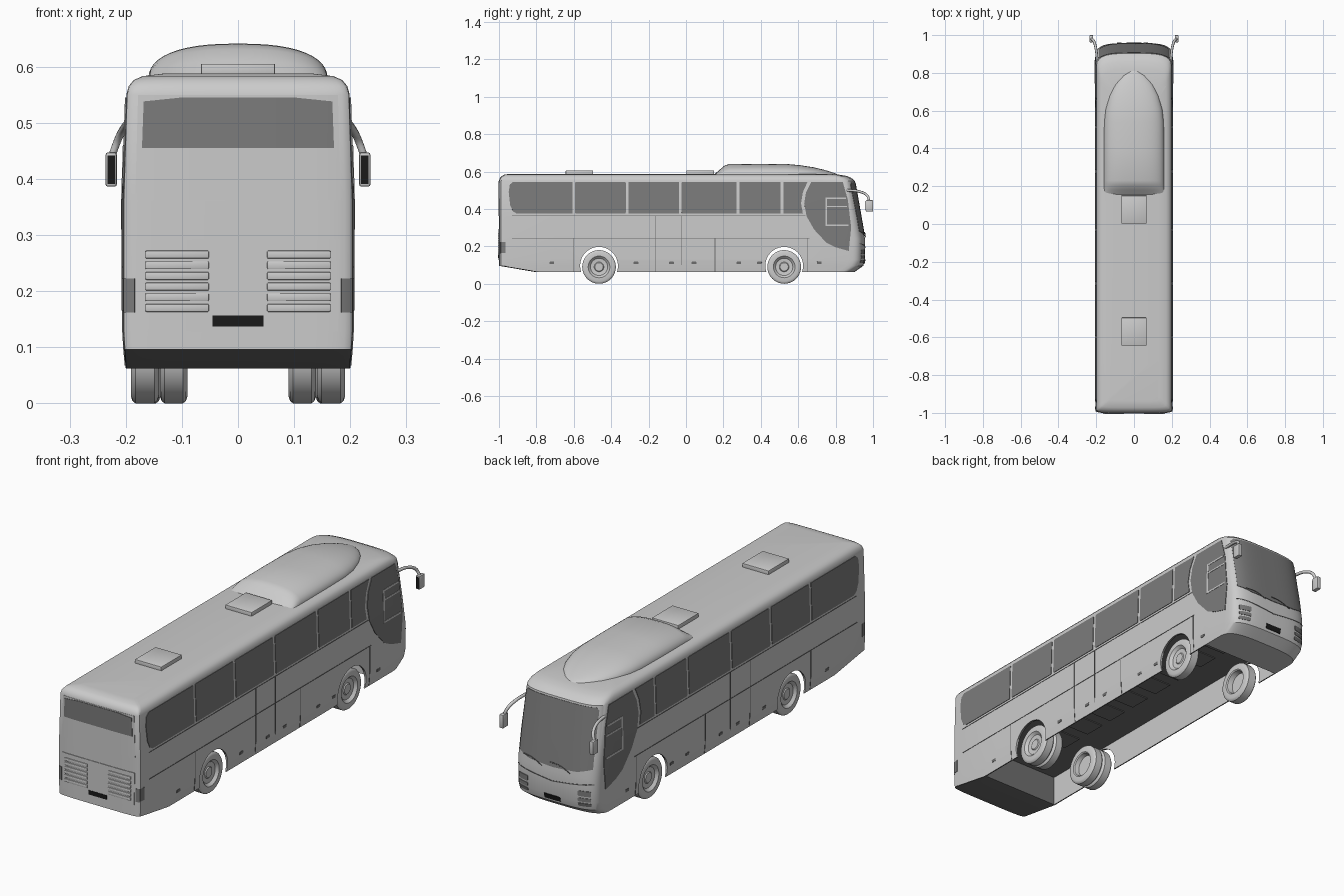
import bpy, bmesh, math
from mathutils import Vector

if "Cube" in bpy.data.objects:
    bpy.data.objects.remove(bpy.data.objects["Cube"])

# body layers: z, half width, front y, rear y
LAYERS = [(.062, .200, .90, -.80), (.096, .203, .948, -1), (.13, .205, .957, -1), (.24, .205, .957, -1),
          (.36, .205, .9365, -1), (.55, .199, .903, -1), (.565, .195, .885, -.995), (.576, .186, .86, -.985),
          (.583, .17, .82, -.972), (.588, .13, .75, -.94)]
FD, FN, RD, RN = .09, 3.5, .025, 5   # front / rear plan rounding


def mat(name, v):
    m = bpy.data.materials.new(name)
    m.diffuse_color = (v, v, v, 1)
    m.use_nodes = True
    m.node_tree.nodes["Principled BSDF"].inputs["Base Color"].default_value = m.diffuse_color
    return m


GLASS, DARK, BLACK = mat("glass", .2), mat("dark_grey", .16), mat("black", .01)


def layer(z):
    for a, b in zip(LAYERS, LAYERS[1:]):
        if z <= b[0]:
            t = (z - a[0]) / (b[0] - a[0])
            return [a[i] + (b[i] - a[i]) * t for i in (1, 2, 3)]
    return LAYERS[-1][1:]


def finish(name, bm, material=None, angle=35):
    bmesh.ops.recalc_face_normals(bm, faces=bm.faces)
    me = bpy.data.meshes.new(name)
    bm.to_mesh(me)
    bm.free()
    ob = bpy.data.objects.new(name, me)
    bpy.context.collection.objects.link(ob)
    if material:
        me.materials.append(material)
    smooth(ob, angle)
    return ob


def smooth(ob, angle=35):
    bpy.ops.object.select_all(action='DESELECT')
    ob.select_set(True)
    bpy.context.view_layer.objects.active = ob
    bpy.ops.object.shade_smooth_by_angle(angle=math.radians(angle))


def loft(bm, rings):
    rs = [[bm.verts.new(p) for p in r] for r in rings]
    n = len(rs[0])
    for a, b in zip(rs, rs[1:]):
        for i in range(n):
            j = (i + 1) % n
            bm.faces.new((a[i], a[j], b[j], b[i]))
    bm.faces.new(rs[0])
    bm.faces.new(rs[-1])


def box(name, lo, hi, material=None, bevel=0):
    bm = bmesh.new()
    bmesh.ops.create_cube(bm, size=1)
    for v in bm.verts:
        v.co = [(a + b) / 2 + c * (b - a) for a, b, c in zip(lo, hi, v.co)]
    if bevel:
        bmesh.ops.bevel(bm, geom=bm.edges[:], offset=bevel, segments=2, profile=.5, affect='EDGES')
    return finish(name, bm, material)


def rect(a0, a1, z0, z1, r=0):
    if not r:
        return [(a0, z0), (a1, z0), (a1, z1), (a0, z1)]
    out = []
    for k, (ca, cz) in enumerate([(a1 - r, z1 - r), (a0 + r, z1 - r), (a0 + r, z0 + r), (a1 - r, z0 + r)]):
        for i in range(5):
            t = math.pi / 2 * (k + i / 4)
            out.append((ca + r * math.cos(t), cz + r * math.sin(t)))
    return out


def surf(face, a, z, off):
    """Point on the body skin for (y,z) on a side or (x,z) on front / rear."""
    w, yf, yr = layer(z)
    if face == 'side':
        u, n = max(0, (a - yf + FD) / FD), FN
        if a < yr + RD:
            u, n = (yr + RD - a) / RD, RN
        return Vector((w * max(0, 1 - min(u, 1) ** n) ** (1 / n) + off, a, z))
    d, n = (FD, FN) if face == 'front' else (RD, RN)
    k = d * max(0, 1 - min(abs(a) / w, 1) ** n) ** (1 / n)
    return Vector((a, yf - d + k + off if face == 'front' else yr + d - k - off, z))


def panel(name, face, pts, material=None, off=.0008, thick=.003):
    """Thin sheet that follows the body skin; sides are mirrored."""
    bm = bmesh.new()
    bm.faces.new([bm.verts.new((a, 0, z)) for a, z in pts])
    cuts = [((0, 0, l[0]), (0, 0, 1)) for l in LAYERS]
    g = [i * .02 - .2 for i in range(21)] if face != 'side' else [.8 + i * .012 for i in range(13)]
    for co, no in cuts + [((c, 0, 0), (1, 0, 0)) for c in g]:
        bmesh.ops.bisect_plane(bm, geom=bm.verts[:] + bm.edges[:] + bm.faces[:], plane_co=co, plane_no=no)
    for v in bm.verts:
        v.co = surf(face, v.co.x, v.co.z, off)
    ob = finish(name, bm, material)
    s = ob.modifiers.new("thickness", 'SOLIDIFY')
    s.thickness, s.offset = thick, 0
    bpy.ops.object.modifier_apply(modifier=s.name)
    smooth(ob, 25)
    if face == 'side':
        mirror(ob)
    return ob


def mirror(ob):
    ob.modifiers.new("mirror", 'MIRROR').use_mirror_merge = False


# body shell
def outline(z, w, yf, yr):
    sp = lambda c, e: math.copysign(abs(c) ** e, c)
    ring = []
    for i in range(33):
        t = math.pi * i / 32
        ring.append((w * sp(math.cos(t), 2 / FN), yf - FD + FD * math.sin(t) ** (2 / FN) if 0 < i < 32 else yf - FD, z))
    for i in range(17):
        t = math.pi * i / 16
        ring.append((-w * sp(math.cos(t), 2 / RN), yr + RD - RD * math.sin(t) ** (2 / RN) if 0 < i < 16 else yr + RD, z))
    return ring


bm = bmesh.new()
loft(bm, [outline(*l) for l in LAYERS])
body = finish("body_shell", bm)
body.data.materials.append(mat("body_grey", .65))
body.data.materials.append(DARK)

# open underside and wheel arches
AXLES = {"rear": -.465, "front": .525}
cutters = [box("cavity_cutter", (-.195, -.78, -.1), (.195, .73, .2))]
for y in AXLES.values():
    bm = bmesh.new()
    ring = [(y + .101 * math.cos(i * math.pi / 24), .096 + .101 * math.sin(i * math.pi / 24)) for i in range(48)]
    loft(bm, [[(x, a, z) for a, z in ring] for x in (-.3, .3)])
    cutters.append(finish("arch_cutter", bm))
for c in cutters:
    m = body.modifiers.new("cut", 'BOOLEAN')
    m.operation, m.object, m.solver = 'DIFFERENCE', c, 'EXACT'
    bpy.context.view_layer.objects.active = body
    bpy.ops.object.modifier_apply(modifier=m.name)
    bpy.data.objects.remove(c)

# dark floor, rear underside and rear cavity wall
bm = bmesh.new()
bm.from_mesh(body.data)
for y in (-.7, .729):
    bmesh.ops.bisect_plane(bm, geom=bm.verts[:] + bm.edges[:] + bm.faces[:], plane_co=(0, y, 0), plane_no=(0, 1, 0))
bm.normal_update()
for f in bm.faces:
    c = f.calc_center_median()
    under = f.normal.z < -.5 and c.y < .73
    f.material_index = int(under or (f.normal.y > .9 and c.y < -.77))
bm.to_mesh(body.data)
bm.free()
smooth(body, 30)
for i in range(9):
    box("floor_plate", (-.06, -.70 + i * .155, .196), (.06, -.60 + i * .155, .202), DARK)

# side windows
edges = [-.6, -.315, -.03, .278, .513]
panel("rear_side_window", 'side', [(-.607, .375), (-.607, .545), (-.925, .545), (-.942, .53), (-.948, .49),
                                   (-.94, .42), (-.925, .387), (-.905, .375)], GLASS)
for a, b in zip(edges, edges[1:]):
    panel("side_window", 'side', rect(a + .007, b - .007, .375, .545, .006), GLASS)
panel("forward_side_window", 'side', [(.52, .375), (.625, .375), (.615, .43), (.625, .49), (.65, .545), (.52, .545)], GLASS)
panel("door_window", 'side', [(.67, .545), (.642, .49), (.632, .43), (.645, .36), (.685, .29), (.75, .22), (.80, .195),
                              (.87, .175), (.883, .30), (.865, .45), (.838, .545)], GLASS)
for r in [(.745, .755, .31, .46), (.755, .868, .31, .318), (.755, .855, .452, .46), (.755, .862, .41, .417)]:
    panel("door_window_frame", 'side', rect(*r), None, .002)

# side seams, handles and lamps
for r in [(-.93, .66, .242, .245), (-.93, .64, .363, .366)]:
    panel("belt_seam", 'side', rect(*r), DARK, 0)
for y, z0, z1 in [(-.6, .067, .242), (-.165, .067, .363), (-.025, .1, .363), (.155, .067, .242), (.65, .067, .242)]:
    panel("panel_seam", 'side', rect(y - .0015, y + .0015, z0, z1), DARK, 0)
for y in (-.73, -.28, -.09, .03, .27, .38, .70):
    panel("locker_handle", 'side', rect(y, y + .025, .105, .118, .003), DARK, 0)
panel("tail_lamp_side", 'side', rect(-.99, -.965, .165, .222), GLASS)

# rear details
panel("rear_upper_panel", 'rear', [(-.183, .362), (.183, .362), (.178, .549), (-.178, .549)], None, 0)
panel("rear_window", 'rear', [(-.171, .455), (.171, .455), (.168, .538), (.10, .545), (-.10, .545), (-.168, .538)], GLASS, .002)
panel("engine_cover", 'rear', [(-.178, .128), (.178, .128), (.182, .292), (-.182, .292)], None, .001)
panel("number_plate", 'rear', rect(-.045, .045, .137, .156), BLACK, .003)
for s in (-1, 1):
    for i in range(6):
        z = .163 + i * .019
        x0, x1 = sorted((s * .052, s * .165))
        box("engine_slat", (x0, -1.006, z), (x1, -.99, z + .014), None, .002)
    panel("tail_lamp", 'rear', rect(*sorted((s * .184, s * .203)), .162, .222), GLASS)

# windscreen and nose
panel("windscreen", 'front', [(-.183, .28), (-.12, .262), (0, .255), (.12, .262), (.183, .28), (.182, .53), (.172, .542),
                              (-.172, .542), (-.182, .53)], GLASS)
panel("front_plate", 'front', rect(-.04, .04, .107, .129), BLACK, .002)
panel("nose_seam", 'front', [(-.19, .212), (0, .19), (.19, .212), (.19, .216), (0, .194), (-.19, .216)], DARK, 0)
for s in (-1, 1):
    for z0, z1 in ((.158, .182), (.134, .15), (.112, .127)):
        panel("headlamp", 'front', rect(*sorted((s * .125, s * .18)), z0, z1, .005), GLASS)


def tube(name, pts, r, material=None):
    cu = bpy.data.curves.new(name, 'CURVE')
    cu.dimensions, cu.bevel_depth, cu.bevel_resolution, cu.use_fill_caps = '3D', r, 2, True
    sp = cu.splines.new('BEZIER')
    sp.bezier_points.add(len(pts) - 1)
    for b, p in zip(sp.bezier_points, pts):
        b.co = p
        b.handle_left_type = b.handle_right_type = 'AUTO'
    if material:
        cu.materials.append(material)
    ob = bpy.data.objects.new(name, cu)
    bpy.context.collection.objects.link(ob)


# wipers and mirrors
for x in (-.09, .05):
    tube("wiper", [surf('front', x + k, .25 + h, .005) for k, h in ((0, 0), (.05, .02), (.10, .025))], .0018, DARK)
for s in (-1, 1):
    tube("mirror_arm", [(s * x, y, z) for x, y, z in
                        ((.194, .86, .50), (.202, .93, .492), (.213, .968, .472), (.225, .98, .44))], .007)
    xs = sorted((s * .216, s * .236))
    box("mirror_head", (xs[0], .962, .386), (xs[1], 1.0, .447), None, .004)
    box("mirror_glass", (xs[0] + .003, .9605, .391), (xs[1] - .003, .964, .442), BLACK)

# roof unit and hatches
bm = bmesh.new()
rings = []
for y, w, h in [(.155, .16, .013), (.18, .16, .035), (.205, .16, .056), (.23, .16, .065), (.40, .16, .066), (.54, .158, .065),
                (.61, .15, .059), (.68, .13, .048), (.74, .10, .034), (.785, .06, .02), (.805, .03, .012), (.812, .008, .008)]:
    ts = [math.pi * i / 24 for i in range(25)]
    rings.append([(w * math.copysign(abs(math.cos(t)) ** .82, math.cos(t)), y, .575 + h * abs(math.sin(t)) ** .82) for t in ts])
loft(bm, rings)
finish("roof_air_unit", bm, None, 40)
for y in (-.643, .003):
    box("roof_hatch", (-.066, y, .58), (.066, y + .147, .605), None, .002)


# wheels
def wheel(name, y, x0, x1):
    prof = [(x1 - .010, .001), (x1 - .010, .022), (x1 - .014, .026), (x1 - .012, .046), (x1 - .004, .054), (x1, .058),
            (x1, .078), (x1 - .003, .086), (x1 - .008, .09), (x0 + .008, .09), (x0 + .003, .086),
            (x0, .078), (x0, .058), (x0 + .004, .053), (x1 - .026, .048), (x1 - .026, .001)]
    bm = bmesh.new()
    loft(bm, [[(x, y + r * math.cos(t), .09 + r * math.sin(t)) for t in [i * math.pi / 20 for i in range(40)]]
              for x, r in prof])
    mirror(finish(name, bm))


wheel("front_wheel", AXLES["front"], .138, .191)
wheel("rear_outer_wheel", AXLES["rear"], .141, .191)
wheel("rear_inner_wheel", AXLES["rear"], .09, .139)
